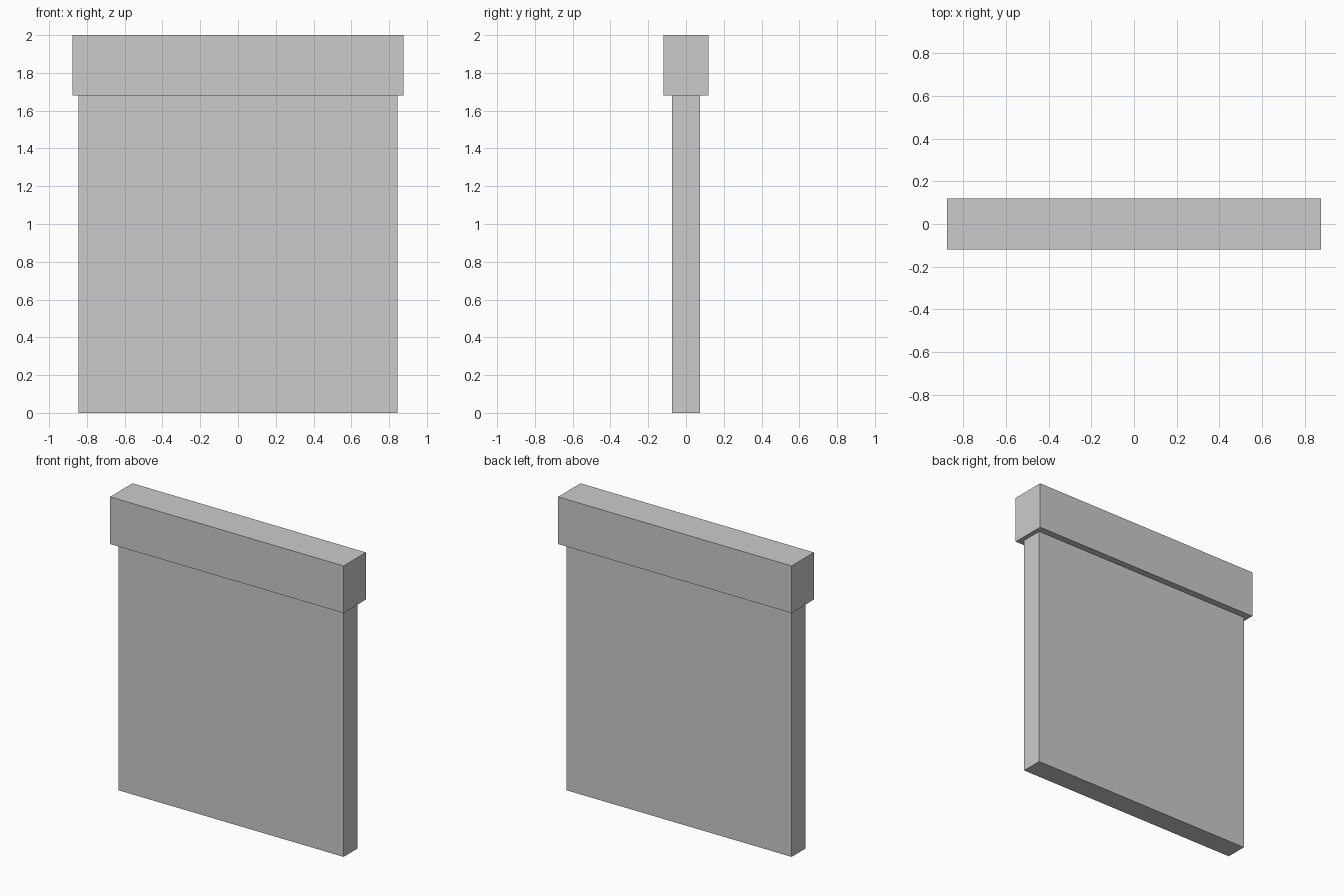
import bpy

if "Cube" in bpy.data.objects:
    bpy.data.objects.remove(bpy.data.objects["Cube"])


def box(name, width, depth, z0, z1):
    bpy.ops.mesh.primitive_cube_add(size=1, location=(0, 0, (z0 + z1) / 2))
    ob = bpy.context.object
    ob.name = name
    ob.scale = (width, depth, z1 - z0)
    bpy.ops.object.transform_apply(location=False, rotation=False, scale=True)
    return ob


# Thin upright slab
box("wall_panel", 1.69, 0.148, 0.0, 1.68)
# Wider, deeper cap along the top
box("top_beam", 1.752, 0.24, 1.68, 2.0)
